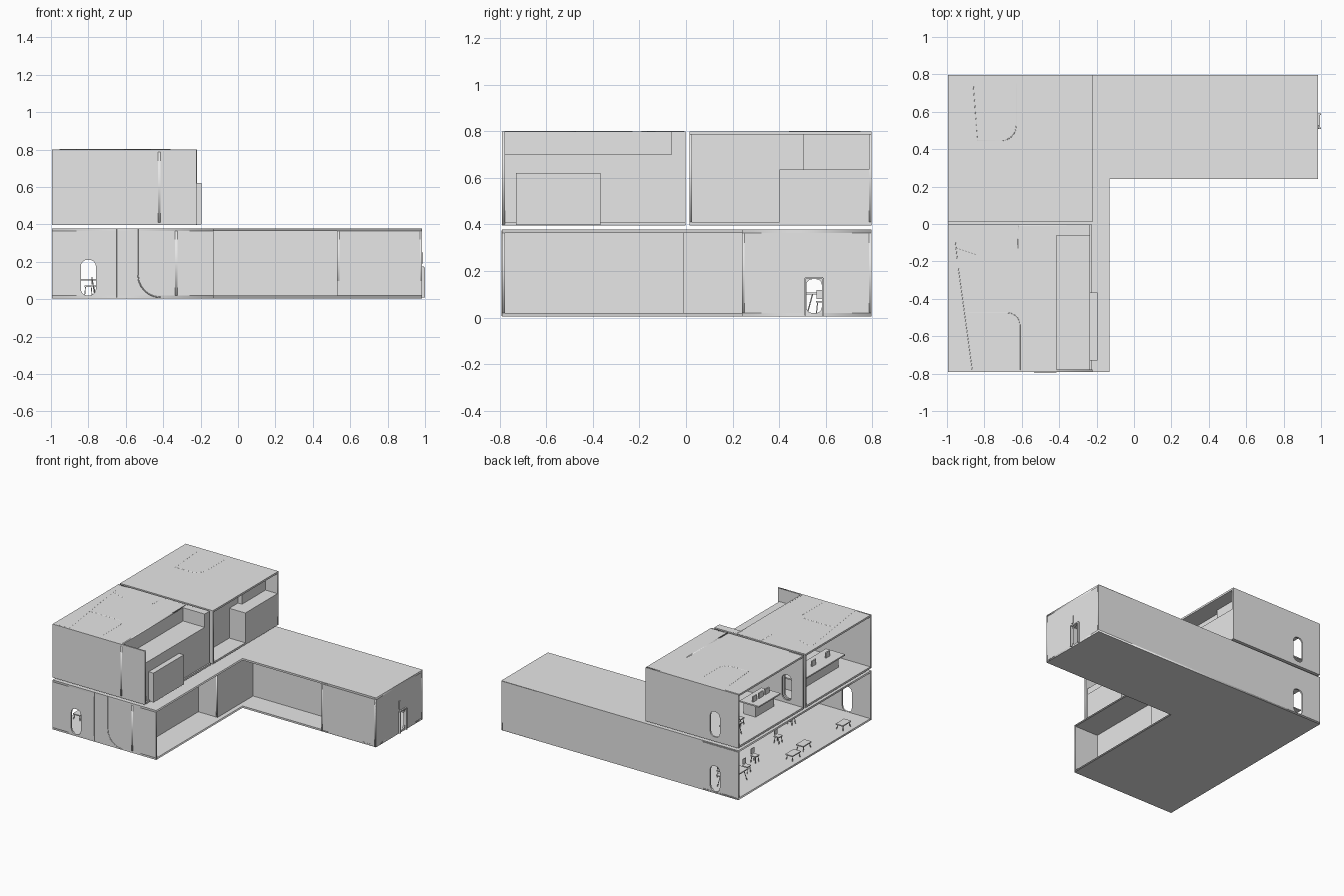
import bpy, math
from mathutils import Matrix, Vector

old = bpy.data.objects.get("Cube")
if old:
    bpy.data.objects.remove(old, do_unlink=True)

grey = bpy.data.materials.new("plain_grey")
grey.use_nodes = True
grey.diffuse_color = (0.8, 0.8, 0.8, 1)
grey.node_tree.nodes["Principled BSDF"].inputs["Base Color"].default_value = (0.8, 0.8, 0.8, 1)

T = 0.012  # wall thickness
X0, X_WING, X_MAIN = -0.995, 0.985, -0.13
Y0, Y1, Y_IN = -0.79, 0.797, 0.24


def add_mesh(name, mesh):
    mesh.materials.clear()
    mesh.materials.append(grey)
    obj = bpy.data.objects.new(name, mesh)
    bpy.context.collection.objects.link(obj)
    return obj


def box(name, x, y, z):
    verts = [(a, b, c) for a in x for b in y for c in z]
    faces = [(0, 1, 3, 2), (4, 6, 7, 5), (0, 4, 5, 1), (2, 3, 7, 6), (0, 2, 6, 4), (1, 5, 7, 3)]
    mesh = bpy.data.meshes.new(name)
    mesh.from_pydata(verts, [], faces)
    return add_mesh(name, mesh)


def curve_mesh(name, loops, matrix, flat=True, cyclic=True, extrude=0.0, bevel=0.0):
    curve = bpy.data.curves.new(name, 'CURVE')
    curve.dimensions = '2D' if flat else '3D'
    if flat:
        curve.fill_mode = 'BOTH'
    curve.extrude, curve.bevel_depth, curve.bevel_resolution = extrude, bevel, 0
    for pts in loops:
        s = curve.splines.new('POLY')
        s.points.add(len(pts) - 1)
        for p, co in zip(s.points, pts):
            p.co = (*co, 1) if len(co) == 3 else (*co, 0, 1)
        s.use_cyclic_u = cyclic
    tmp = bpy.data.objects.new(name + "_path", curve)
    bpy.context.collection.objects.link(tmp)
    bpy.context.view_layer.update()
    dg = bpy.context.evaluated_depsgraph_get()
    mesh = bpy.data.meshes.new_from_object(tmp.evaluated_get(dg))
    bpy.data.objects.remove(tmp, do_unlink=True)
    mesh.transform(matrix)
    return add_mesh(name, mesh)


def rect(a, b):
    return [(a[0], b[0]), (a[1], b[0]), (a[1], b[1]), (a[0], b[1])]


def doorway(c, z0, z1, half=0.04, r=0.034):
    # rounded doorway outline
    pts = []
    for k, (sx, top) in enumerate([(1, 1), (-1, 1), (-1, 0), (1, 0)]):
        cx, cz = c + sx * (half - r), (z1 - r if top else z0 + r)
        for i in range(6):
            a = math.radians(90 * k + 18 * i)
            pts.append((cx + r * math.cos(a), cz + r * math.sin(a)))
    return pts


UP = Matrix.Rotation(math.pi / 2, 4, 'X')
SIDE = Matrix.Rotation(math.pi / 2, 4, 'Z') @ UP


def wall_x(name, y, x, z, *doors):
    # wall running along x, centred on y
    return curve_mesh(name, [rect(x, z), *doors], Matrix.Translation((0, y, 0)) @ UP, extrude=T / 2)


def wall_y(name, x, y, z, *doors):
    # wall running along y, centred on x
    return curve_mesh(name, [rect(y, z), *doors], Matrix.Translation((x, 0, 0)) @ SIDE, extrude=T / 2)


def strip(name, pts, depth=0.004):
    return curve_mesh(name, [pts], Matrix(), flat=False, cyclic=False, bevel=depth)


# Lower storey: L-shaped floor and roof
outline = [(X0, Y0), (X_MAIN, Y0), (X_MAIN, Y_IN), (X_WING, Y_IN), (X_WING, Y1), (X0, Y1)]
for name, z in (("lower_floor", 0.012), ("lower_roof", 0.371)):
    curve_mesh(name, [outline], Matrix.Translation((0, 0, z)), extrude=0.007)

# Lower storey: outer walls, left open along the cutaway side
low = (0.006, 0.376)
wall_x("lower_front_wall", Y0 + T / 2, (X0, X_MAIN), low, doorway(-0.8, 0.02, 0.21))
wall_x("lower_back_wall", Y1 - T / 2, (X0, X_WING), low, doorway(-0.8, 0.02, 0.21))
wall_x("wing_front_wall", Y_IN + T / 2, (0.53, X_WING), low)
wall_y("wing_end_wall", X_WING - T / 2, (Y_IN, Y1), low, doorway(0.55, 0.02, 0.165, 0.033, 0.025))

# Lower storey: inner walls behind the covered walk
wall_y("room_wall", -0.33, (Y0, -0.01), low)
wall_x("room_return_wall", -0.01 + T / 2, (-0.33, -0.17), low)
wall_y("hall_wall", -0.17, (-0.01, 0.42), low)
wall_x("corridor_wall", 0.42, (-0.176, 0.54), low)
wall_y("corridor_return_wall", 0.536, (Y_IN, 0.426), low)

# Wing door frame
for y in (0.512, 0.588):
    box("wing_door_jamb", (X_WING, 1.0), (y - 0.004, y + 0.004), (0.01, 0.17))
box("wing_door_lintel", (X_WING, 0.995), (0.512, 0.588), (0.165, 0.175))
box("wing_door_sign", (X_WING, 0.99), (0.51, 0.53), (0.19, 0.25))

# Upper storey: front module with a stepped roof
high = (0.4, 0.8)
box("upper_front_floor", (X0, -0.225), (Y0, -0.002), (0.396, 0.41))
box("upper_front_roof", (X0, -0.415), (Y0, -0.002), (0.786, 0.8))
box("upper_front_roof_rim", (-0.415, -0.235), (-0.062, -0.002), (0.41, 0.8))
box("upper_front_ledge", (-0.415, -0.235), (Y0 + T, -0.062), (0.41, 0.7))
wall_x("upper_front_wall", Y0 + T / 2, (X0, -0.222), high)
wall_y("upper_front_inner_wall", -0.421, (Y0, -0.002), high)
wall_x("upper_front_party_wall", -0.008, (X0, -0.42), high, doorway(-0.86, 0.43, 0.62))
box("front_bay", (-0.24, -0.195), (-0.73, -0.367), (0.398, 0.62))

# Upper storey: back module with a recessed side
box("upper_back_floor", (X0, -0.22), (0.014, Y1), (0.396, 0.41))
box("upper_back_roof", (X0, -0.22), (0.014, Y1), (0.786, 0.8))
wall_x("upper_back_wall", Y1 - T / 2, (X0, -0.22), high, doorway(-0.8, 0.43, 0.62))
wall_x("upper_back_party_wall", 0.02, (X0, -0.22), high, doorway(-0.86, 0.43, 0.62))
wall_y("upper_back_inner_wall", -0.36, (0.014, 0.505), high)
box("upper_back_recess_block", (-0.366, -0.32), (0.505, Y1), high)
box("back_bay", (-0.36, -0.22), (0.402, Y1), (0.398, 0.635))


def bend(cx, cy, r, a0, a1):
    return [(cx + r * math.cos(math.radians(a0 + (a1 - a0) * i / 6)),
             cy + r * math.sin(math.radians(a0 + (a1 - a0) * i / 6))) for i in range(7)]


# Narrow tracks on the roofs
tracks = [
    [(-0.86, 0.75), (-0.835, 0.445), *bend(-0.71, 0.525, 0.08, -90, 0), (-0.63, 0.75)],
    [(-0.955, -0.1), (-0.945, -0.19)],
    [(-0.945, -0.13), (-0.84, -0.165)],
    [(-0.94, -0.23), (-0.865, -0.78)],
    [(-0.9, -0.475), *bend(-0.675, -0.54, 0.065, 90, 0), (-0.61, -0.78)],
    [(-0.62, -0.13), (-0.62, -0.01), (-0.36, -0.01)],
]
for t in tracks:
    strip("roof_track", [(x, y, 0.798) for x, y in t])

# Narrow tracks on the lower front wall
front_tracks = [[(-0.65, 0.01), (-0.65, 0.375)],
                [(-0.535, 0.375), (-0.535, 0.13), *bend(-0.415, 0.13, 0.12, 180, 270)]]
for t in front_tracks:
    strip("front_track", [(x, Y0, z) for x, z in t], 0.003)


def table(x, y, z, w, d, h):
    box("table_top", (x - w, x + w), (y - d, y + d), (z + h, z + h + 0.008))
    for sx in (-1, 1):
        for sy in (-1, 1):
            strip("table_leg", [(x + sx * w * 0.9, y + sy * d * 0.9, z),
                                (x + sx * w * 0.7, y + sy * d * 0.7, z + h)], 0.003)


def chair(x, y, z):
    table(x, y, z, 0.022, 0.022, 0.045)
    box("chair_back", (x + 0.018, x + 0.022), (y - 0.02, y + 0.02), (z + 0.06, z + 0.1))


# Lower storey furniture
g = 0.019
table(-0.82, 0.62, g, 0.06, 0.11, 0.08)
for x, y in ((-0.93, 0.05), (-0.9, -0.12), (-0.93, -0.55)):
    table(x, y, g, 0.03, 0.05, 0.035)
for x, y in ((-0.8, 0.42), (-0.7, 0.58), (-0.75, 0.25), (-0.7, -0.1), (-0.6, -0.4)):
    chair(x, y, g)

# Upper storey furniture
u = 0.41
table(-0.85, 0.68, u, 0.05, 0.07, 0.08)
for x, y in ((-0.75, 0.6), (-0.8, 0.5), (-0.6, 0.3)):
    chair(x, y, u)
for y0, y1 in ((0.12, 0.34), (-0.65, -0.15)):
    box("counter", (-0.82, -0.72), (y0, y1), (u, u + 0.09))
    box("counter_top", (-0.86, -0.7), (y0 - 0.02, y1 + 0.02), (u + 0.09, u + 0.1))
    for k in range(3):
        y = y0 + (y1 - y0) * (k + 0.5) / 3
        box("counter_screen", (-0.79, -0.78), (y - 0.025, y + 0.025), (u + 0.1, u + 0.14))
